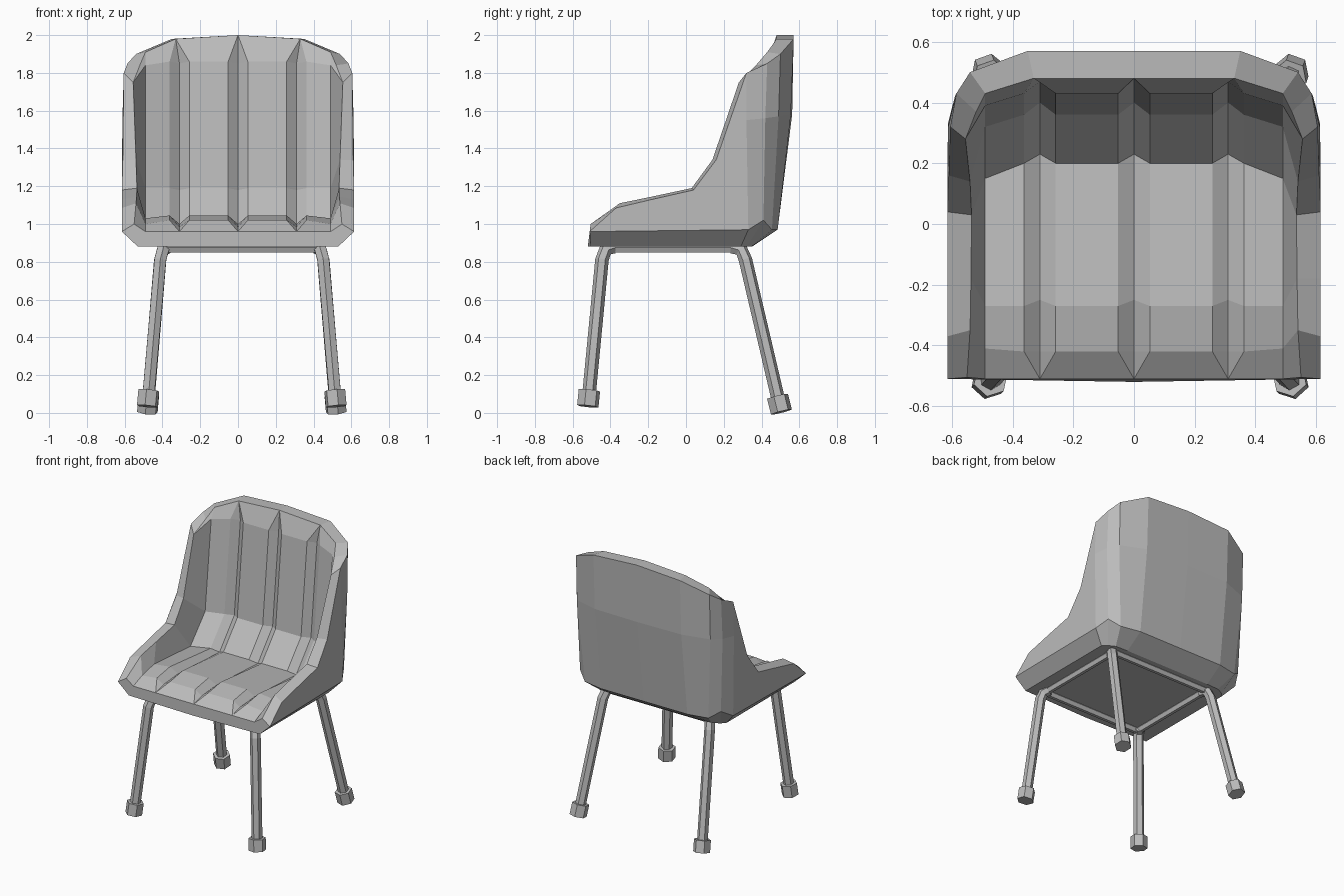
import bpy, bmesh
from mathutils import Vector, Matrix

cube = bpy.data.objects.get("Cube")
if cube:
    bpy.data.objects.remove(cube, do_unlink=True)

grey = bpy.data.materials.new("light_grey")
grey.use_nodes = True
colour = (0.5, 0.5, 0.5, 1)
grey.diffuse_color = colour
grey.node_tree.nodes["Principled BSDF"].inputs["Base Color"].default_value = colour

# ---------- padded shell, built as a half and mirrored ----------
bm = bmesh.new()


def row(points):
    return [bm.verts.new(p) for p in points]


def skin(a, b):
    for i in range(len(a) - 1):
        bm.faces.new((a[i], a[i + 1], b[i + 1], b[i]))


# Padding profile from front lip to top: pad (y, z), groove (y, z), side seam (y, z)
profile = [
    ((-.51, .96), (-.51, .96), (-.51, .96)),
    ((-.42, 1.02), (-.42, .985), (-.41, 1.0)),
    ((-.27, 1.045), (-.25, 1.0), (-.27, 1.03)),
    ((.20, 1.0), (.23, .975), (.15, 1.0)),
    ((.36, 1.19), (.40, 1.18), (.32, 1.19)),
    ((.43, 1.86), (.47, 1.85), (.39, 1.84)),
    ((.48, 1.99), (.48, 1.99), (.43, 1.91)),
]
# Side rim along the same stations
inner_rim = [(.55, -.505, 1.0), (.54, -.35, 1.11), (.537, -.18, 1.145), (.535, .03, 1.19),
             (.54, .14, 1.34), (.555, .28, 1.75), (.52, .37, 1.84)]
outer_rim = [(.615, -.51, .96), (.615, -.37, 1.085), (.615, -.18, 1.13), (.615, .04, 1.18),
             (.61, .16, 1.34), (.605, .32, 1.80), (.585, .43, 1.85)]

rows = []
for i, (pad, groove, seam) in enumerate(profile):
    end = i in (0, len(profile) - 1)
    w = 0 if end else .052          # grooves close to a point at both ends
    g = .33 if i == 6 else .31
    line = [(0, *groove), (w, *pad), (g - w, *pad), (g, *groove), (g + w, *pad), (.49, *seam)]
    if i == 6:                      # arched top edge
        line = [(x, y, z + (.01 if x < .1 else -.01 if x < .4 else 0)) for x, y, z in line]
    rows.append(row(line + [inner_rim[i], outer_rim[i]]))
for a, b in zip(rows, rows[1:]):
    skin(a, b)

# Outer back wrapping round to the side, from top to base
back = [row(r) for r in (
    [(0, .57, 2.0), (.35, .57, 1.98), (.54, .50, 1.90)],
    [(0, .562, 1.58), (.35, .555, 1.58), (.54, .49, 1.57), (.59, .42, 1.56), (.612, .32, 1.55)],
    [(0, .485, .97), (.35, .485, .97), (.50, .455, .97), (.57, .41, 1.02), (.613, .33, .97)],
    [(0, .35, .88), (.35, .35, .88), (.45, .345, .88), (.50, .32, .88), (.53, .29, .88)],
)]
back[0] += [rows[6][7], rows[5][7]]
for a, b in zip(back, back[1:]):
    skin(a, b)

# Top rim
top = rows[6]
bm.faces.new((top[0], top[3], back[0][1], back[0][0]))
bm.faces.new((top[3], top[5], back[0][2], back[0][1]))
bm.faces.new((top[5], top[6], top[7], back[0][2]))

# Side panel, lower bevel, front lip and underside
front = row([(0, -.52, .88), (.53, -.505, .88)])
outer = [r[7] for r in rows]
bm.faces.new(outer[:6] + [back[1][4], back[2][4]])
bm.faces.new((outer[0], back[2][4], back[3][4], front[1]))
lip = rows[0]
bm.faces.new([lip[0], lip[3], lip[5], lip[6], lip[7], front[1], front[0]])
bm.faces.new(front + back[3][::-1])

bmesh.ops.remove_doubles(bm, verts=bm.verts[:], dist=.002)
bmesh.ops.mirror(bm, geom=bm.verts[:] + bm.edges[:] + bm.faces[:],
                 matrix=Matrix.Identity(4), merge_dist=.002, axis='X')
bmesh.ops.remove_doubles(bm, verts=bm.verts[:], dist=.002)
bmesh.ops.recalc_face_normals(bm, faces=bm.faces[:])
mesh = bpy.data.meshes.new("padded_shell")
bm.to_mesh(mesh)
bm.free()
mesh.materials.append(grey)
shell = bpy.data.objects.new("padded_shell", mesh)
bpy.context.collection.objects.link(shell)


# ---------- tubular frame ----------
def tube(name, points, radius, closed=False):
    """Six-sided tube along a path."""
    curve = bpy.data.curves.new(name, 'CURVE')
    curve.dimensions = '3D'
    curve.fill_mode = 'FULL'
    curve.bevel_depth = radius
    curve.bevel_resolution = 1
    curve.use_fill_caps = not closed
    spline = curve.splines.new('POLY')
    spline.points.add(len(points) - 1)
    for p, co in zip(spline.points, points):
        p.co = (*co, 1)
    spline.use_cyclic_u = closed
    spline.use_smooth = False
    curve.materials.append(grey)
    ob = bpy.data.objects.new(name, curve)
    bpy.context.collection.objects.link(ob)
    bpy.ops.object.select_all(action='DESELECT')
    ob.select_set(True)
    bpy.context.view_layer.objects.active = ob
    bpy.ops.object.convert(target='MESH')


MID = .02
tube("seat_ring", [(MID + sx * .405, y, .875) for sx, y in
                   ((-1, -.42), (1, -.42), (1, .29), (-1, .29))], .031, True)

# end name, ring y, bend y, foot y, foot z
for end, y0, y1, y2, z2 in (("front", -.39, -.445, -.52, .03), ("rear", .25, .315, .505, .0)):
    for side, s in (("left", 1), ("right", -1)):
        bend = Vector((MID + s * .432, y1, .81))
        foot = Vector((MID + s * .5, y2, z2))
        axis = (bend - foot).normalized()
        tube(f"{end}_{side}_leg", [(MID + s * .40, y0, .875), (MID + s * .418, (y0 + y1 * 2) / 3, .862),
                                   bend, foot + axis * .02], .036)
        tube(f"{end}_{side}_foot", [foot + Vector((0, 0, .005)), foot + axis * .09], .058)
